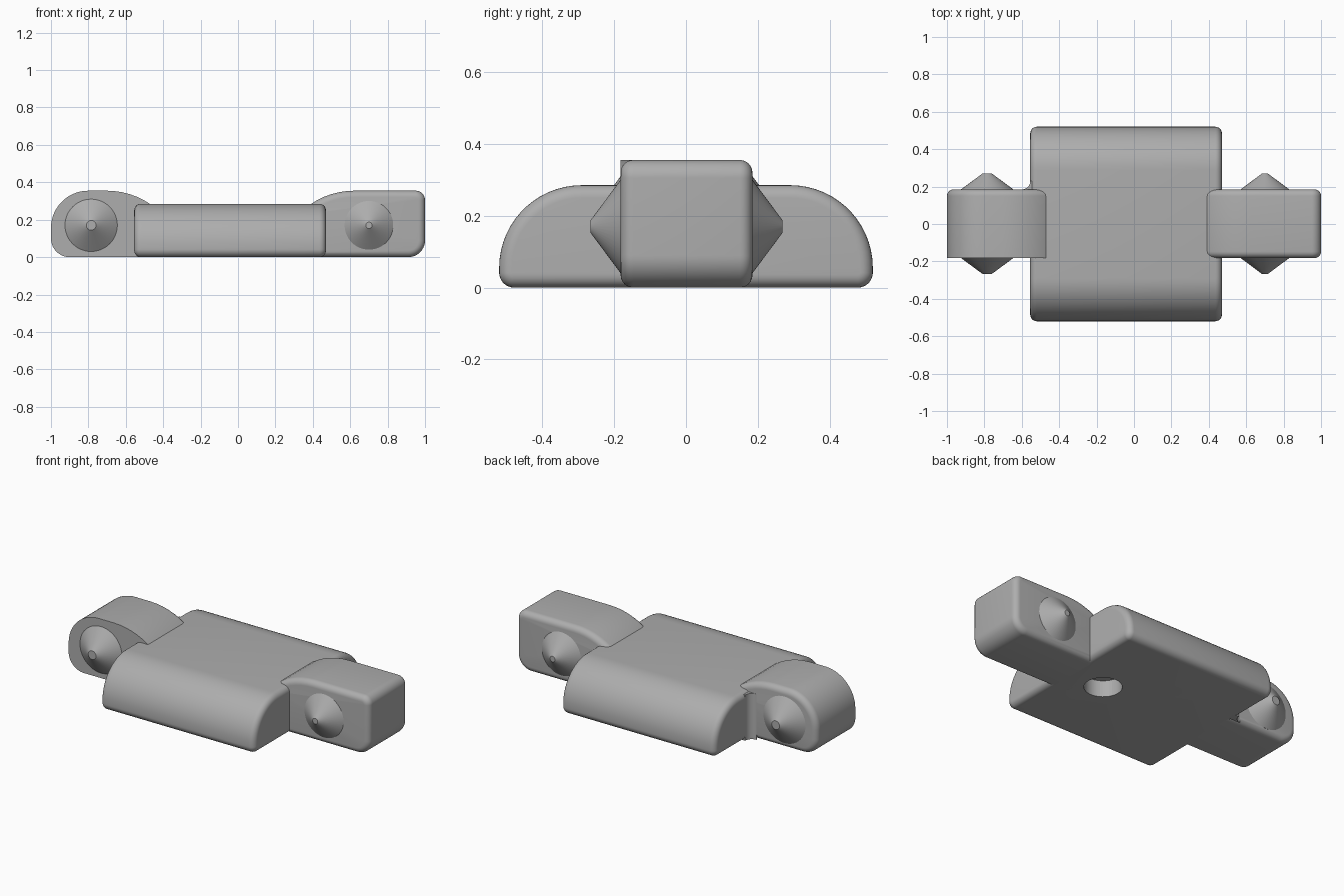
import bpy, bmesh, math
from mathutils import Vector

if "Cube" in bpy.data.objects:
    bpy.data.objects.remove(bpy.data.objects["Cube"], do_unlink=True)

grey = bpy.data.materials.new("plain grey")
grey.use_nodes = True
grey.diffuse_color = (0.42, 0.42, 0.42, 1)
grey.node_tree.nodes["Principled BSDF"].inputs["Base Color"].default_value = grey.diffuse_color


def rounded(corners):
    """Outline from (a, b, radius) corners, each rounded with an arc."""
    out = []
    for i, (a, b, r) in enumerate(corners):
        p = Vector((a, b))
        if r == 0:
            out.append(p)
            continue
        u = (Vector(corners[i - 1][:2]) - p).normalized()
        v = (Vector(corners[(i + 1) % len(corners)][:2]) - p).normalized()
        half = u.angle(v) / 2
        centre = p + (u + v).normalized() * r / math.sin(half)
        start = p + u * r / math.tan(half) - centre
        end = p + v * r / math.tan(half) - centre
        sweep = math.pi - 2 * half
        n = max(6, round(math.degrees(sweep) / 6))
        for k in range(n + 1):
            t = k / n
            out.append(centre + (start * math.sin((1 - t) * sweep)
                                 + end * math.sin(t * sweep)) / math.sin(sweep))
    return out


def finish(name, bm):
    bmesh.ops.recalc_face_normals(bm, faces=bm.faces[:])
    mesh = bpy.data.meshes.new(name)
    bm.to_mesh(mesh)
    bm.free()
    mesh.materials.append(grey)
    obj = bpy.data.objects.new(name, mesh)
    bpy.context.collection.objects.link(obj)
    smooth(obj)
    return obj


def smooth(obj):
    bpy.ops.object.select_all(action='DESELECT')
    obj.select_set(True)
    bpy.context.view_layer.objects.active = obj
    bpy.ops.object.shade_smooth_by_angle(angle=math.radians(30))


def extrude(name, outline, place, lo, hi, round_lo=0, round_hi=0):
    """Extrude an outline from lo to hi; place maps (a, b, depth) to xyz."""
    bm = bmesh.new()
    ends = [[bm.verts.new(place(p.x, p.y, d)) for p in outline] for d in (lo, hi)]
    caps = [bm.faces.new(ring) for ring in ends]
    n = len(outline)
    for i in range(n):
        j = (i + 1) % n
        bm.faces.new((ends[0][i], ends[0][j], ends[1][j], ends[1][i]))
    bmesh.ops.recalc_face_normals(bm, faces=bm.faces[:])
    edge_sets = [list(cap.edges) for cap in caps]
    for edges, size in zip(edge_sets, (round_lo, round_hi)):
        if size:
            bmesh.ops.bevel(bm, geom=edges, offset=size, offset_type='OFFSET',
                            segments=6, profile=0.5, affect='EDGES', clamp_overlap=False)
    return finish(name, bm)


def along_x(a, b, d):
    return (d, a, b)


def along_y(a, b, d):
    return (a, d, b)


def along_z(a, b, d):
    return (a, b, d)


# Main body with a domed cross-section and a blind hole underneath
body = extrude("body", rounded([(-0.52, 0, 0.042), (0.52, 0, 0.042),
                                (0.52, 0.285, 0.23), (-0.52, 0.285, 0.23)]),
               along_x, -0.555, 0.47, 0.035, 0.035)
bpy.ops.mesh.primitive_cylinder_add(vertices=48, radius=0.105, depth=0.2, location=(0.22, 0, 0))
cutter = bpy.context.object
cutter.name = "hole_cutter"
cutter.data.materials.append(grey)
cut = body.modifiers.new("hole", 'BOOLEAN')
cut.operation = 'DIFFERENCE'
cut.solver = 'EXACT'
cut.object = cutter
bpy.context.view_layer.objects.active = body
bpy.ops.object.modifier_apply(modifier=cut.name)
bpy.data.objects.remove(cutter, do_unlink=True)
smooth(body)

# End lugs: the right one is crisp at the front and rounded at the back
extrude("right_lug", rounded([(-1, 0, 0.1), (-1, 0.355, 0.199), (-0.551, 0.355, 0.41),
                              (-0.425, 0.249, 0), (-0.425, 0, 0)]),
        along_y, -0.182, 0.185, 0, 0.035)
extrude("left_lug", rounded([(1, 0, 0.09), (1, 0.355, 0.05), (0.471, 0.355, 0.41),
                             (0.345, 0.249, 0), (0.345, 0, 0)]),
        along_y, -0.182, 0.185, 0.035, 0.035)

# Small concave blend where the right lug meets the body at the back
extrude("lug_blend", rounded([(-0.6, 0.18, 0), (-0.6, 0.185, 0), (-0.555, 0.185, 0.044),
                              (-0.555, 0.23, 0), (-0.52, 0.23, 0), (-0.52, 0.18, 0)]),
        along_z, 0, 0.275)

# Conical pegs on both faces of each lug
for side, x, base, tip in (("right", -0.785, 0.14, 0.026), ("left", 0.7, 0.13, 0.017)):
    for end, face, sign in (("front", -0.182, -1), ("back", 0.185, 1)):
        bm = bmesh.new()
        rings = []
        for radius, out in ((base, -0.02), (base, 0), (tip, 0.084)):
            rings.append([bm.verts.new((x + radius * math.cos(math.tau * k / 48), face + sign * out,
                                        0.17 + radius * math.sin(math.tau * k / 48)))
                          for k in range(48)])
        for low, high in zip(rings, rings[1:]):
            for k in range(48):
                bm.faces.new((low[k - 1], low[k], high[k], high[k - 1]))
        bm.faces.new(rings[0])
        bm.faces.new(rings[-1])
        finish(f"{side}_{end}_peg", bm)
